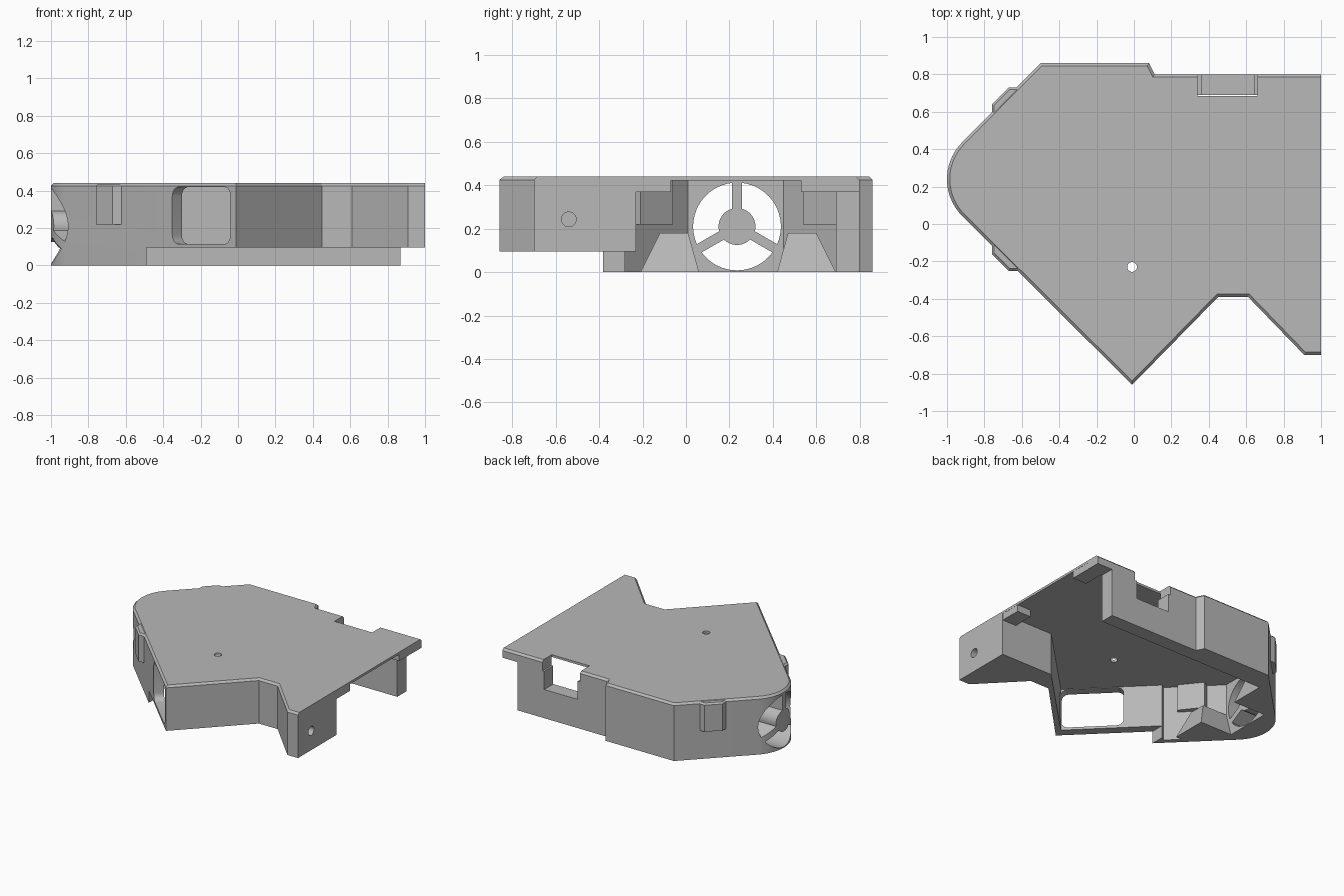
import bpy, bmesh, math
from mathutils import Vector, Matrix

cube = bpy.data.objects.get("Cube")
if cube:
    bpy.data.objects.remove(cube, do_unlink=True)

grey = bpy.data.materials.new("plain_grey")
grey.use_nodes = True
grey.diffuse_color = (0.48, 0.48, 0.48, 1)
grey.node_tree.nodes["Principled BSDF"].inputs["Base Color"].default_value = (0.48, 0.48, 0.48, 1)

TOP, ROOF = 0.44, 0.422
MID = 0.24          # symmetry line of the fan end


def make(name, bm):
    bmesh.ops.recalc_face_normals(bm, faces=bm.faces)
    mesh = bpy.data.meshes.new(name)
    bm.to_mesh(mesh)
    bm.free()
    mesh.materials.append(grey)
    obj = bpy.data.objects.new(name, mesh)
    bpy.context.collection.objects.link(obj)
    return obj


def loft(name, low, high, z0, z1, chamfer=0):
    """Solid between two outlines with the same number of points."""
    bm = bmesh.new()
    a = [bm.verts.new((x, y, z0)) for x, y in low]
    b = [bm.verts.new((x, y, z1)) for x, y in high]
    bm.faces.new(a)
    top = bm.faces.new(b)
    for i in range(len(a)):
        j = (i + 1) % len(a)
        bm.faces.new((a[i], a[j], b[j], b[i]))
    if chamfer:
        rim = [e for e in top.edges if min(v.co.x for v in e.verts) < 0.99]
        bmesh.ops.recalc_face_normals(bm, faces=bm.faces)
        bmesh.ops.bevel(bm, geom=rim, offset=chamfer, segments=1, affect='EDGES')
    return make(name, bm)


def prism(name, pts, z0, z1, chamfer=0):
    return loft(name, pts, pts, z0, z1, chamfer)


def box(name, x0, x1, y0, y1, z0, z1):
    return prism(name, [(x0, y0), (x1, y0), (x1, y1), (x0, y1)], z0, z1)


def rod(start, end, radius):
    """Round cutter between two points."""
    start, end = Vector(start), Vector(end)
    axis = end - start
    bm = bmesh.new()
    bmesh.ops.create_cone(bm, cap_ends=True, segments=32, radius1=radius,
                          radius2=radius, depth=axis.length)
    turn = axis.to_track_quat('Z', 'Y').to_matrix().to_4x4()
    bm.transform(Matrix.Translation((start + end) / 2) @ turn)
    return make("cutter", bm)


def cut(obj, *cutters):
    for cutter in cutters:
        mod = obj.modifiers.new("cut", 'BOOLEAN')
        mod.operation, mod.solver, mod.object = 'DIFFERENCE', 'EXACT', cutter
        bpy.context.view_layer.objects.active = obj
        bpy.ops.object.modifier_apply(modifier=mod.name)
        bpy.data.objects.remove(cutter, do_unlink=True)


def smooth(obj):
    bpy.ops.object.select_all(action='DESELECT')
    obj.select_set(True)
    bpy.context.view_layer.objects.active = obj
    bpy.ops.object.shade_smooth_by_angle(angle=math.radians(25))


def flip(pts):
    return [(x, 2 * MID - y) for x, y in pts]


# Outer shell with a rounded fan end and a chamfered roof rim
nose = [(-0.72 + 0.28 * math.cos(math.radians(d)), MID + 0.28 * math.sin(math.radians(d)))
        for d in range(135, 226, 5)]
outline = [(-0.01, -0.86), (0.45, -0.39), (0.61, -0.39), (0.91, -0.7), (1, -0.7), (1, 0.8),
           (0.11, 0.8), (0.08, 0.86), (-0.5, 0.86)] + nose
shell = prism("enclosure_shell", outline, 0, TOP, 0.015)

# Hollow interior, open below and along the right side
inside = [(1.1, -0.23), (0.56, -0.23), (0.01, -0.78), (-0.49, -0.28), (-0.52, -0.30),
          (-0.83, 0.01), (-0.83, 0.45), (-0.59, 0.69), (1.1, 0.69)]
cut(shell, prism("cutter", inside, -0.1, ROOF))

# Raised bottom edge at the front, and the short end of the back wall
cut(shell, box("cutter", -0.49, 1.2, -1, 0, -0.1, 0.095),
    box("cutter", 0.87, 1.2, 0.5, 1, -0.1, 0.37))

# Notch in the back wall and roof
cut(shell, box("cutter", 0.34, 0.66, 0.685, 1, 0.36, 0.6),
    box("cutter", 0.36, 0.645, 0.66, 1, 0.22, 0.4))


# Rounded window through the front left wall
def rounded_window(width, height, r, centre, turn):
    bm = bmesh.new()
    ring = []
    for k, (sx, sz) in enumerate([(1, 1), (-1, 1), (-1, -1), (1, -1)]):
        for s in range(7):
            a = math.radians(90 * k + 15 * s)
            ring.append(bm.verts.new((sx * (width / 2 - r) + r * math.cos(a), -0.15,
                                      sz * (height / 2 - r) + r * math.sin(a))))
    face = bm.faces.new(ring)
    ext = bmesh.ops.extrude_face_region(bm, geom=[face])
    moved = [g for g in ext["geom"] if isinstance(g, bmesh.types.BMVert)]
    bmesh.ops.translate(bm, verts=moved, vec=(0, 0.3, 0))
    bm.transform(Matrix.Translation(centre) @ Matrix.Rotation(turn, 4, 'Z'))
    return make("cutter", bm)


cut(shell, rounded_window(0.44, 0.305, 0.05, (-0.195, -0.675, 0.267), -math.pi / 4))


# Fan grille: three openings around a hub
def fan_opening(start):
    outer, inner, half = 0.202, 0.085, 0.022
    pts = []
    for r, forward in ((outer, True), (inner, False)):
        gap = math.asin(half / r)
        arc = [start + gap + (math.radians(120) - 2 * gap) * i / 16 for i in range(17)]
        pts += [(0.235 + r * math.cos(a), 0.21 + r * math.sin(a))
                for a in (arc if forward else reversed(arc))]
    bm = bmesh.new()
    face = bm.faces.new([bm.verts.new((-1.2, y, z)) for y, z in pts])
    ext = bmesh.ops.extrude_face_region(bm, geom=[face])
    moved = [g for g in ext["geom"] if isinstance(g, bmesh.types.BMVert)]
    bmesh.ops.translate(bm, verts=moved, vec=(0.45, 0, 0))
    return make("cutter", bm)


for d in (90, 210, 330):
    cut(shell, fan_opening(math.radians(d)))

# Screw holes through the roof and the corner block
for x, y, r, z0 in [(0.92, 0.72, 0.028, 0), (-0.01, -0.23, 0.026, 0), (0.70, -0.25, 0.026, 0),
                    (0.76, -0.33, 0.026, 0), (0.915, -0.585, 0.026, 0), (0.93, -0.45, 0.032, 0.3)]:
    cut(shell, rod((x, y, z0), (x, y, 0.5), r))
cut(shell, rod((-0.32, 0.77, -0.1), (-0.32, 0.77, 0.2), 0.026))

# Cable hole in the slanted face and side hole in the corner block
cut(shell, rod((0.64, -0.62, 0.243), (0.84, -0.42, 0.243), 0.075),
    rod((0.88, -0.54, 0.243), (1.1, -0.54, 0.243), 0.034))
smooth(shell)

# Screw bosses under the roof on the open side
for name, y0, y1, hole in (("front_boss", -0.235, -0.07, -0.14), ("back_boss", 0.53, 0.695, 0.62)):
    boss = box(name, 0.88, 0.999, y0, y1, 0.37, 0.43)
    cut(boss, rod((0.94, hole, 0.3), (0.94, hole, 0.42), 0.028))
    smooth(boss)

# Clip housings and fan supports, mirrored about the fan axis
clip = [(-0.76, -0.1), (-0.76, -0.16), (-0.67, -0.25), (-0.61, -0.25), (-0.57, -0.21), (-0.69, -0.06)]
low = [(-0.84, 0.06), (-0.84, -0.01), (-0.64, -0.21), (-0.56, -0.21), (-0.56, 0.06)]
high = [(-0.84, 0.01), (-0.84, 0), (-0.72, -0.12), (-0.62, -0.12), (-0.62, 0.01)]
for side, f in (("front", list), ("back", flip)):
    prism(side + "_clip_housing", f(clip), 0.22, 0.436, 0.012)
    support = loft(side + "_fan_support", f(low), f(high), 0, 0.18)
    x, y = f([(-0.67, -0.06)])[0]
    cut(support, rod((x, y, -0.1), (x, y, 0.12), 0.03))
    smooth(support)
